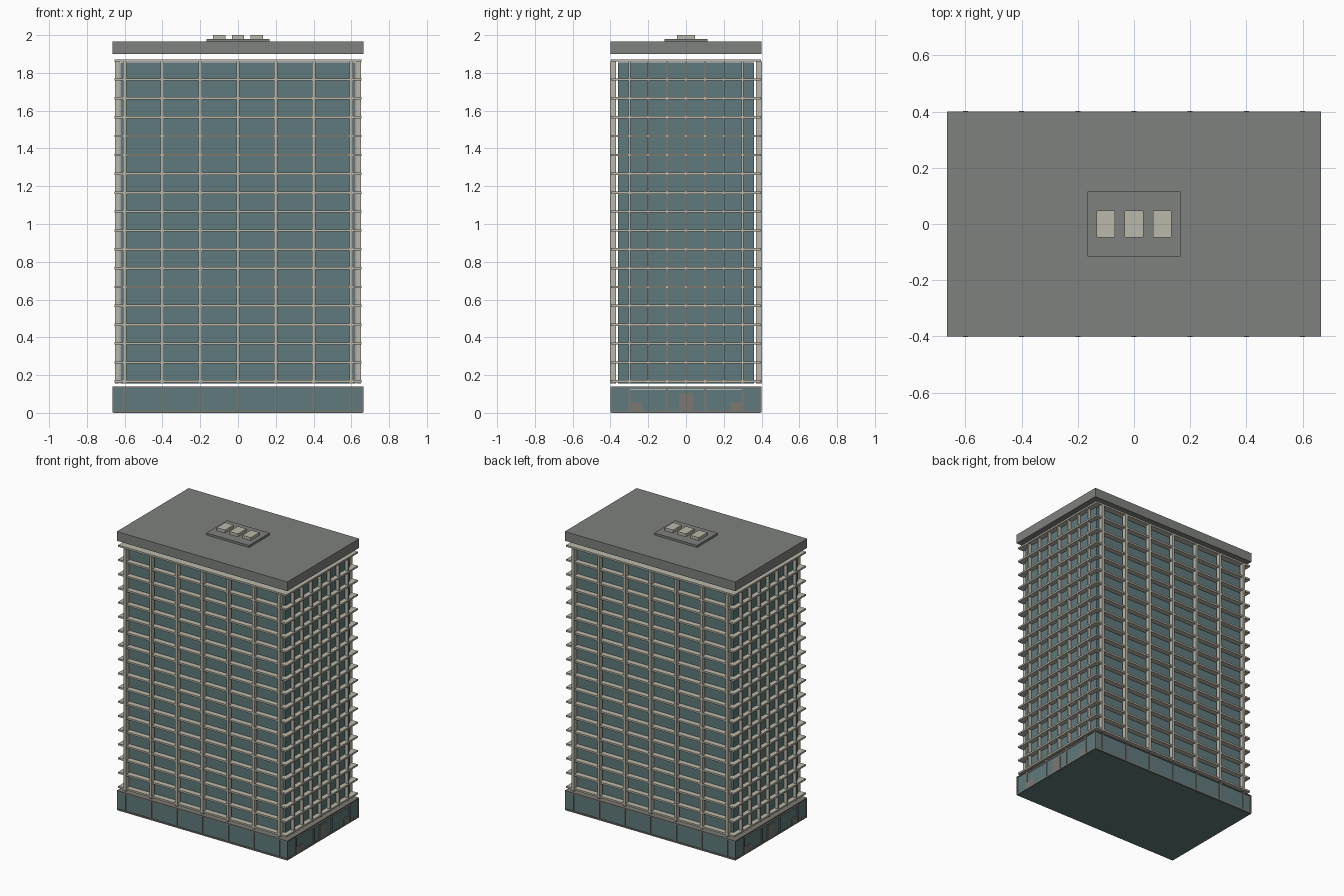
import bpy
import bmesh
from mathutils import Matrix, Vector

default = bpy.data.objects.get("Cube")
if default:
    bpy.data.objects.remove(default)


def material(name, rgb):
    m = bpy.data.materials.new(name)
    m.use_nodes = True
    m.diffuse_color = (*rgb, 1)
    m.node_tree.nodes["Principled BSDF"].inputs["Base Color"].default_value = (*rgb, 1)
    return m


GLASS = material("teal glass", (0.115, 0.195, 0.2))
STONE = material("pale stone", (0.5, 0.48, 0.4))
ROOF = material("roof grey", (0.21, 0.22, 0.205))
FRAME = material("frame grey", (0.2, 0.19, 0.17))


def boxes(name, mat, spans):
    """One object from boxes, each given as (x0, x1), (y0, y1), (z0, z1)."""
    bm = bmesh.new()
    for span in spans:
        centre = Vector([(a + b) / 2 for a, b in span])
        size = [abs(b - a) for a, b in span]
        bmesh.ops.create_cube(bm, size=1, matrix=Matrix.Translation(centre) @ Matrix.Diagonal((*size, 1)))
    mesh = bpy.data.meshes.new(name)
    bm.to_mesh(mesh)
    bm.free()
    mesh.materials.append(mat)
    obj = bpy.data.objects.new(name, mesh)
    bpy.context.collection.objects.link(obj)
    return obj


def around(v, half):
    return (v - half, v + half)


def both(half):
    return (-half, half)


SIDES = (-1, 1)
W, D = 0.665, 0.4
BASE_TOP, TOWER_LOW, TOWER_TOP = 0.14, 0.155, 1.86
front_bays = [0.2 * i for i in range(-3, 4)]
side_bays = [0.1 * i for i in range(-3, 4)]

# Ground floor: glazed block with sill, head and posts
boxes("ground_floor_glass", GLASS, [(both(W - 0.005), both(D - 0.005), (0, BASE_TOP - 0.002))])
boxes("ground_floor_sill", FRAME, [(both(W), both(D), (0.002, 0.012))])
boxes("ground_floor_head", FRAME, [(both(W), both(D), (0.132, BASE_TOP))])
posts = [(around(x, 0.005), (s * (D - 0.01), s * D), (0.01, 0.135))
         for s in SIDES for x in front_bays]
posts += [((s * (W - 0.01), s * W), around(y, 0.005), (0.01, 0.135))
          for s in SIDES for y in (-0.3, -0.1, 0.1, 0.3)]
posts += [((s * (W - 0.008), s * W), (t * (D - 0.008), t * D), (0.01, 0.135))
          for s in SIDES for t in SIDES]
boxes("ground_floor_posts", FRAME, posts)

# Entrances on both short ends, with low panels beside them
boxes("entrance_doors", FRAME,
      [((s * (W - 0.006), s * (W - 0.001)), both(0.038), (0.01, 0.105)) for s in SIDES])
boxes("entrance_headers", STONE,
      [((s * (W - 0.006), s * W), both(0.3), (0.12, 0.127)) for s in SIDES])
boxes("entrance_low_panels", FRAME,
      [((s * (W - 0.006), s * (W - 0.001)), around(t * 0.265, 0.033), (0.012, 0.055))
       for s in SIDES for t in SIDES])

# Tower: glass core, floor slabs and free-standing vertical fins
boxes("tower_glass", GLASS, [(both(0.622), both(0.36), (TOWER_LOW, 1.855))])
boxes("floor_slabs", STONE,
      [(both(0.655), both(D - 0.002), around(0.167 + 0.0999 * i, 0.006)) for i in range(18)])
boxes("long_side_fins", STONE,
      [(around(x, 0.009), (s * 0.37, s * 0.403), (TOWER_LOW, TOWER_TOP))
       for s in SIDES for x in front_bays])
boxes("short_side_fins", STONE,
      [((s * 0.627, s * 0.65), around(y, 0.005), (TOWER_LOW, TOWER_TOP))
       for s in SIDES for y in side_bays])

# Roof slab, plant deck and cooling units
boxes("roof_slab", ROOF, [(both(W), both(D), (1.9, 1.965))])
boxes("plant_deck", ROOF, [(both(0.166), both(0.115), (1.965, 1.98))])
boxes("cooling_units", STONE,
      [(around(x, 0.033), both(0.048), (1.98, 2.0)) for x in (-0.1, 0, 0.1)])
